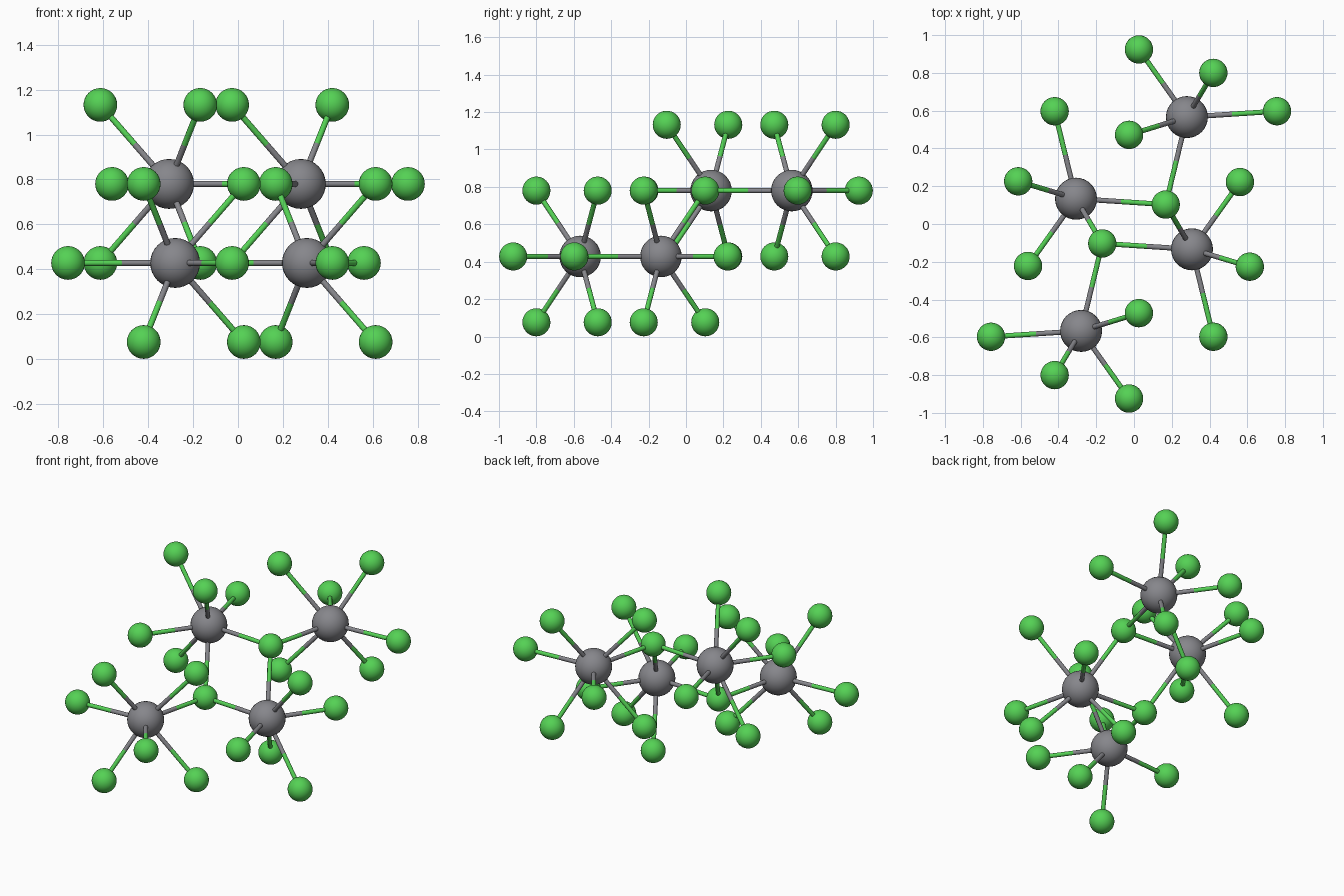
import bpy
from mathutils import Vector

if "Cube" in bpy.data.objects:
    bpy.data.objects.remove(bpy.data.objects["Cube"])

R_METAL, R_HALIDE, R_BOND = 0.111, 0.075, 0.0135
Z = [0.076 + 0.352 * k for k in range(4)]      # four atomic layers
CENTRE = Vector((0, 0, (Z[0] + Z[3]) / 2))


def material(name, color):
    m = bpy.data.materials.new(name)
    m.diffuse_color = color
    m.use_nodes = True
    m.node_tree.nodes["Principled BSDF"].inputs["Base Color"].default_value = m.diffuse_color
    return m


GREY = material("dark_grey", (0.24, 0.24, 0.26, 1))
GREEN = material("green", (0.09, 0.64, 0.09, 1))


def finish(name, mat):
    ob = bpy.context.object
    ob.name = name
    ob.data.materials.append(mat)
    bpy.ops.object.shade_smooth_by_angle()


def ball(name, p, r, mat):
    bpy.ops.mesh.primitive_uv_sphere_add(segments=32, ring_count=16, radius=r, location=p)
    finish(name, mat)


def rod(name, a, b, mat):
    d = b - a
    bpy.ops.mesh.primitive_cylinder_add(vertices=16, radius=R_BOND, depth=d.length,
                                        location=(a + b) / 2,
                                        rotation=d.to_track_quat('Z', 'Y').to_euler())
    finish(name, mat)


# Upper half: metal (x, y), in-plane neighbours, neighbours both above and below
SITES = [
    ((0.28, 0.566),
     [(0.026, 0.924), (0.757, 0.597), (0.168, 0.103)],
     [(0.42, 0.80), (-0.026, 0.472)]),
    ((-0.307, 0.134),
     [(-0.42, 0.597), (-0.561, -0.222), (0.168, 0.103)],
     [(-0.613, 0.226), (-0.168, -0.103)]),
]

placed = set()
for sign in (1, -1):                            # lower half by point inversion
    side = "upper" if sign == 1 else "lower"
    for i, (metal, flat, tilted) in enumerate(SITES):
        def place(xy, z):
            return CENTRE + sign * (Vector((*xy, z)) - CENTRE)

        m = place(metal, Z[2])
        ball(f"{side}_metal_atom_{i + 1}", m, R_METAL, GREY)
        ends = [place(p, Z[2]) for p in flat]
        ends += [place(p, z) for p in tilted for z in (Z[1], Z[3])]
        for j, e in enumerate(ends):
            # two-tone bond split at its midpoint
            mid = (m + e) / 2
            rod(f"{side}_bond_{i + 1}_{j + 1}_metal_half", m, mid, GREY)
            rod(f"{side}_bond_{i + 1}_{j + 1}_halide_half", mid, e, GREEN)
            key = tuple(round(c, 2) + 0.0 for c in e)
            if key not in placed:               # bridging atoms only once
                placed.add(key)
                ball(f"halide_atom_{len(placed)}", e, R_HALIDE, GREEN)
